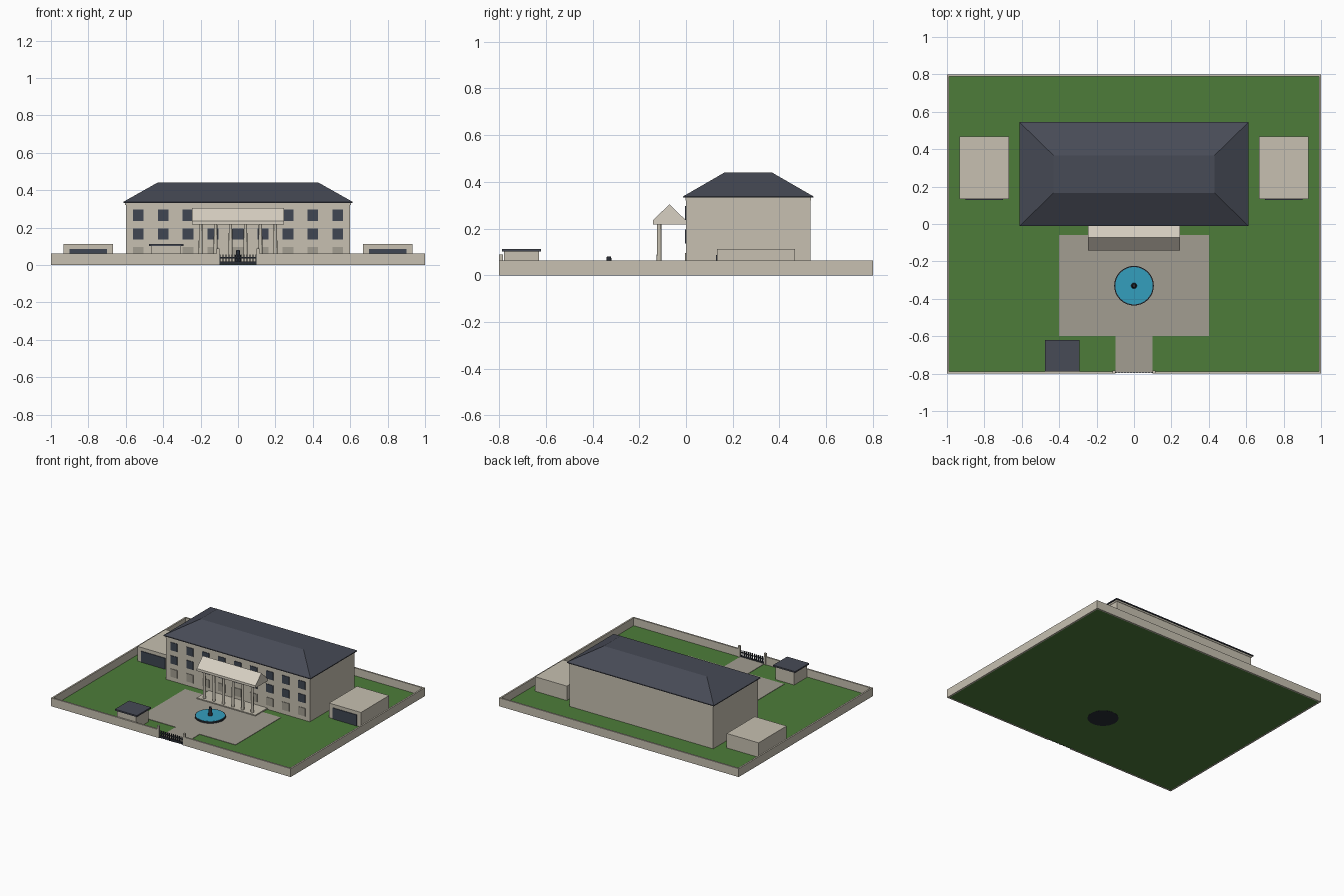
import bpy, bmesh, math

if "Cube" in bpy.data.objects:
    bpy.data.objects.remove(bpy.data.objects["Cube"], do_unlink=True)


def material(name, rgb):
    m = bpy.data.materials.new(name)
    m.use_nodes = True
    m.diffuse_color = (*rgb, 1)
    m.node_tree.nodes["Principled BSDF"].inputs["Base Color"].default_value = (*rgb, 1)
    return m


STONE = material("warm stone", (0.57, 0.53, 0.44))
CREAM = material("pale cream", (0.68, 0.63, 0.54))
SLATE = material("slate", (0.063, 0.07, 0.093))
GLASS = material("dark glass", (0.05, 0.061, 0.085))
GRASS = material("grass green", (0.074, 0.202, 0.042))
PAVING = material("paving grey", (0.36, 0.337, 0.283))
IRON = material("dark iron", (0.022, 0.026, 0.035))
WATER = material("pool blue", (0.034, 0.342, 0.515))


def finish(name, bm, mat):
    bmesh.ops.recalc_face_normals(bm, faces=bm.faces)
    mesh = bpy.data.meshes.new(name)
    bm.to_mesh(mesh)
    bm.free()
    mesh.materials.append(mat)
    obj = bpy.data.objects.new(name, mesh)
    bpy.context.collection.objects.link(obj)
    return obj


def box(name, mat, x, y, z):
    """Box from (low, high) pairs."""
    bm = bmesh.new()
    bmesh.ops.create_cube(bm, size=1)
    for v in bm.verts:
        v.co = [a + (b - a) * (c + 0.5) for (a, b), c in zip((x, y, z), v.co)]
    return finish(name, bm, mat)


def cylinder(name, mat, x, y, z, r1, r2=None, sides=12):
    bm = bmesh.new()
    bmesh.ops.create_cone(bm, cap_ends=True, segments=sides, radius1=r1,
                          radius2=r1 if r2 is None else r2, depth=z[1] - z[0])
    bmesh.ops.translate(bm, verts=bm.verts, vec=(x, y, (z[0] + z[1]) / 2))
    obj = finish(name, bm, mat)
    bpy.ops.object.select_all(action='DESELECT')
    obj.select_set(True)
    bpy.context.view_layer.objects.active = obj
    bpy.ops.object.shade_smooth_by_angle(angle=math.radians(40))
    return obj


def mirrored(x, side):
    return tuple(sorted(side * v for v in x))


# Grounds
box("lawn", GRASS, (-0.99, 0.99), (-0.79, 0.79), (0.001, 0.004))
box("forecourt", PAVING, (-0.4, 0.4), (-0.6, -0.06), (0.002, 0.007))
box("entrance_path", PAVING, (-0.1, 0.1), (-0.79, -0.6), (0.002, 0.007))

# Boundary wall with a gap for the gate
WALL = (0, 0.063)
box("back_wall", STONE, (-1, 1), (0.788, 0.8), WALL)
for side, label in ((1, "left"), (-1, "right")):
    box(label + "_wall", STONE, mirrored((0.988, 1), side), (-0.788, 0.788), WALL)
    box(label + "_front_wall", STONE, mirrored((0.1, 1), side), (-0.8, -0.788), WALL)
    box(label + "_gate_post", STONE, mirrored((0.1, 0.116), side),
        (-0.8, -0.784), (0, 0.088))

# Gate
for i in range(13):
    x = -0.096 + i * 0.016
    box("gate_bar", IRON, (x - 0.0035, x + 0.0035), (-0.796, -0.79), (0, 0.057))
for z in ((0.002, 0.018), (0.036, 0.042)):
    box("gate_rail", IRON, (-0.1, 0.1), (-0.795, -0.791), z)

# Main house
box("house_body", STONE, (-0.6, 0.6), (0, 0.533), (0.002, 0.32))
box("cornice", STONE, (-0.603, 0.603), (-0.003, 0.536), (0.32, 0.334))
box("eaves", SLATE, (-0.613, 0.613), (-0.012, 0.545), (0.332, 0.338))

# Hipped roof with a flat top
bm = bmesh.new()
rings = []
for hx, hy, z in ((0.613, 0.2785, 0.338), (0.43, 0.1, 0.441)):
    rings.append([bm.verts.new((sx * hx, 0.2665 + sy * hy, z))
                  for sx, sy in ((-1, -1), (1, -1), (1, 1), (-1, 1))])
low, high = rings
bm.faces.new(low)
bm.faces.new(high)
for i in range(4):
    j = (i + 1) % 4
    bm.faces.new((low[i], low[j], high[j], high[i]))
finish("house_roof", bm, SLATE)

# Window rows on the facade
for z, mat in ((0.066, PAVING), (0.166, GLASS), (0.266, GLASS)):
    for i in range(-4, 5):
        x = i * 0.1333
        box("window", mat, (x - 0.029, x + 0.029), (-0.004, 0.002),
            (z - 0.03, z + 0.03))

# Portico
box("portico_floor", STONE, (-0.245, 0.245), (-0.142, 0), (0.002, 0.014))
for i in range(6):
    x = -0.2 + i * 0.08
    cylinder("portico_column", STONE, x, -0.115, (0.012, 0.22), 0.011, 0.009)
bm = bmesh.new()
profile = ((-0.142, 0.217), (0, 0.217), (0, 0.235), (-0.071, 0.304), (-0.142, 0.235))
ends = [[bm.verts.new((x, y, z)) for y, z in profile] for x in (-0.245, 0.245)]
for end in ends:
    bm.faces.new(end)
for i in range(5):
    j = (i + 1) % 5
    bm.faces.new((ends[0][i], ends[0][j], ends[1][j], ends[1][i]))
finish("portico_roof", bm, CREAM)

# Garages on both sides
for side, label in ((1, "left"), (-1, "right")):
    box(label + "_garage", STONE, mirrored((0.667, 0.933), side),
        (0.133, 0.467), (0.002, 0.113))
    box(label + "_garage_door", GLASS, mirrored((0.7, 0.9), side),
        (0.128, 0.134), (0.004, 0.087))

# Guardhouse
box("guardhouse", STONE, (-0.462, -0.305), (-0.78, -0.63), (0.002, 0.104))
box("guardhouse_roof", SLATE, (-0.476, -0.292), (-0.788, -0.62), (0.102, 0.113))

# Fountain
cylinder("fountain_basin", IRON, 0, -0.33, (0, 0.018), 0.106, sides=32)
cylinder("fountain_water", WATER, 0, -0.33, (0.016, 0.02), 0.1, sides=32)
cylinder("fountain_spout", IRON, 0, -0.33, (0.018, 0.081), 0.016, 0.009)
